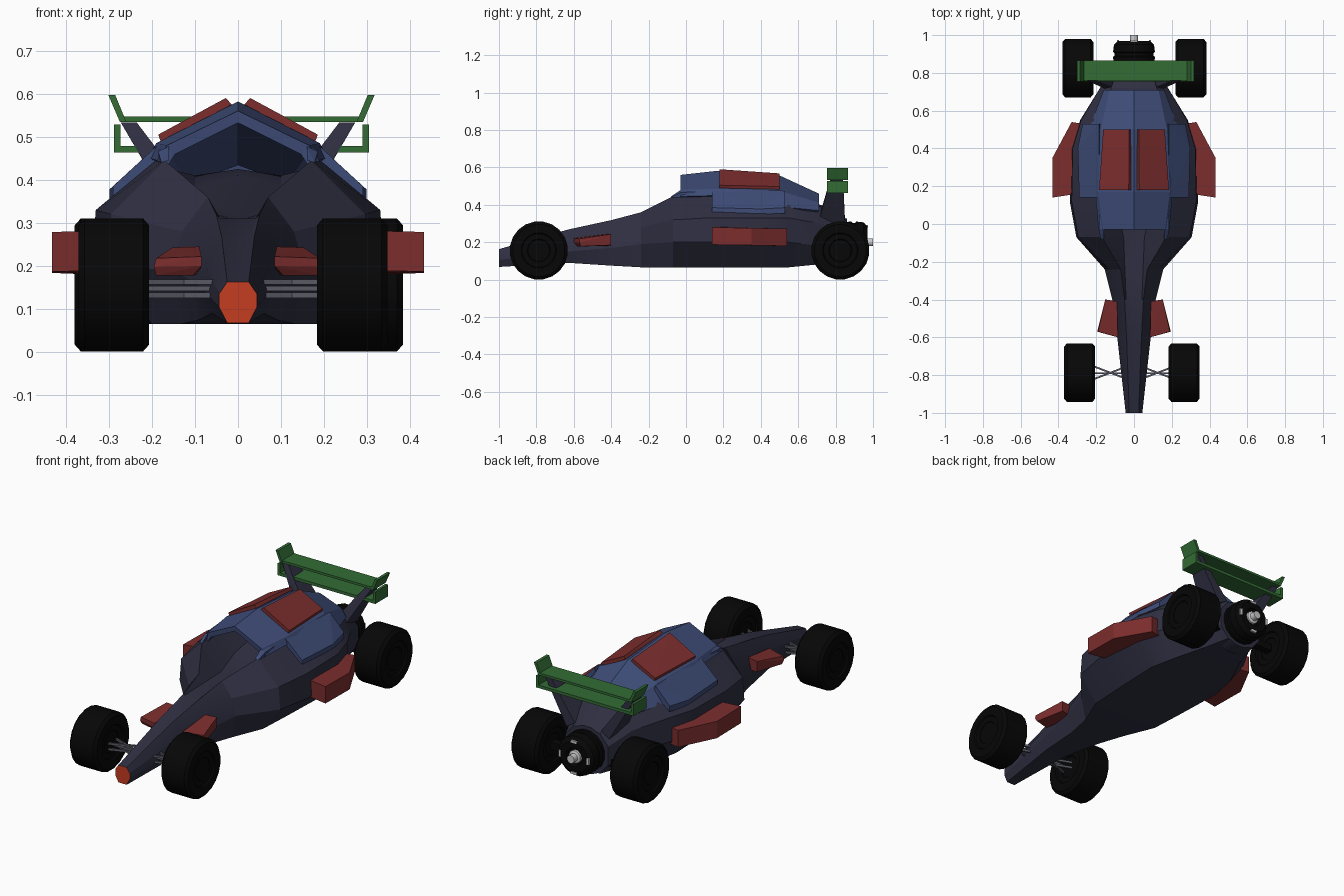
import bpy, bmesh, math
from mathutils import Vector


def material(name, rgb):
    m = bpy.data.materials.new(name)
    m.diffuse_color = (*rgb, 1)
    return m


NAVY = material("dark navy", (0.028, 0.028, 0.054))
BLUE = material("canopy blue", (0.048, 0.072, 0.185))
RED = material("dull red", (0.20, 0.026, 0.026))
GREEN = material("wing green", (0.033, 0.15, 0.035))
BLACK = material("tyre black", (0.002, 0.002, 0.002))
ORANGE = material("nose orange", (0.56, 0.045, 0.015))
GREY = material("strut grey", (0.10, 0.10, 0.13))
SILVER = material("silver", (0.6, 0.6, 0.6))


def add(name, bm, mats, mirror=False, smooth=None):
    me = bpy.data.meshes.new(name)
    bm.to_mesh(me)
    bm.free()
    for m in mats:
        me.materials.append(m)
    if smooth:
        me.shade_smooth()
        me.set_sharp_from_angle(angle=math.radians(smooth))
    ob = bpy.data.objects.new(name, me)
    bpy.context.collection.objects.link(ob)
    if mirror:
        ob.modifiers.new("mirror", 'MIRROR').use_mirror_merge = True
    return ob


def hull(name, pts, mat, mirror=True):
    """Solid panel from its corner points."""
    bm = bmesh.new()
    for p in pts:
        bm.verts.new(p)
    bmesh.ops.convex_hull(bm, input=bm.verts[:])
    bmesh.ops.dissolve_limit(bm, angle_limit=0.02, verts=bm.verts[:], edges=bm.edges[:])
    bmesh.ops.recalc_face_normals(bm, faces=bm.faces[:])
    return add(name, bm, [mat], mirror)


def box(name, x, y, z, mat, mirror=True):
    return hull(name, [(a, b, c) for a in x for b in y for c in z], mat, mirror)


def loft_half(sections, caps=True):
    """Skin half cross-sections (y, points from top centre outward)."""
    bm = bmesh.new()
    rows = [[bm.verts.new((x, y, z)) for x, z in pts] for y, pts in sections]
    for a, b in zip(rows, rows[1:]):
        for j in range(len(a) - 1):
            bm.faces.new((a[j], a[j + 1], b[j + 1], b[j]))
    if caps:
        bm.faces.new(rows[0][::-1])
        bm.faces.new(rows[-1])
    return bm


def lathe(name, profile, centre, axis, mat, n=20, smooth=35):
    """Spin (offset along axis, radius) points about the x or y axis."""
    bm = bmesh.new()
    rings = []
    for d, r in profile:
        ring = []
        for k in range(n):
            t = 2 * math.pi * (k + 0.5) / n
            u, v = r * math.cos(t), r * math.sin(t)
            p = (d, u, v) if axis == 'x' else (u, d, v)
            ring.append(bm.verts.new(Vector(centre) + Vector(p)))
        rings.append(ring)
    for a, b in zip(rings, rings[1:]):
        for k in range(n):
            bm.faces.new((a[k], a[(k + 1) % n], b[(k + 1) % n], b[k]))
    bm.faces.new(rings[0])
    bm.faces.new(rings[-1])
    bmesh.ops.recalc_face_normals(bm, faces=bm.faces[:])
    return add(name, bm, [mat], False, smooth)


# main hull with sunken cockpit:
# y, centre z, cockpit edge x/z, ridge x/z, shoulder x/z, lower side x/z, floor x/z
hull_rows = [
    (-1.00, .163, .015, .163, .025, .163, .044, .135, .044, .105, .025, .068),
    (-0.63, .268, .025, .268, .038, .268, .075, .200, .085, .150, .060, .090),
    (-0.40, .310, .042, .312, .050, .318, .095, .240, .115, .170, .090, .075),
    (-0.24, .310, .048, .312, .070, .360, .130, .280, .155, .190, .130, .066),
    (-0.07, .305, .055, .310, .170, .445, .295, .320, .305, .200, .200, .066),
    (0.12, .310, .100, .335, .185, .450, .330, .330, .340, .200, .210, .066),
    (0.40, .410, .100, .380, .200, .445, .325, .330, .330, .200, .220, .066),
    (0.55, .425, .100, .410, .180, .430, .280, .330, .285, .200, .190, .066),
    (0.72, .400, .070, .395, .120, .390, .180, .300, .180, .180, .120, .083),
    (0.86, .325, .040, .320, .080, .310, .130, .250, .130, .150, .080, .090),
]
bm = loft_half([(r[0], [(0, r[1])] + list(zip(r[2::2], r[3::2])) + [(0, r[-1])])
                for r in hull_rows])
for f in bm.faces:  # orange nose tip
    if f.calc_center_median().y < -0.99:
        f.material_index = 1
add("body_hull", bm, [NAVY, ORANGE], True, 18)

# open-fronted peaked canopy: y, peak z, edge x/z, skirt x/z
roof_rows = [
    (-0.03, .560, .165, .480, .188, .445),
    (0.17, .582, .190, .485, .205, .450),
    (0.50, .557, .175, .475, .240, .390),
    (0.71, .460, .130, .412, .160, .370),
]
canopy = add("canopy", loft_half([(r[0], [(0, r[1]), r[2:4], r[4:6]]) for r in roof_rows], False),
             [BLUE], True)
solid = canopy.modifiers.new("thickness", 'SOLIDIFY')
solid.thickness, solid.offset = 0.028, -1

# canopy rear wall and raked front posts
hull("canopy_rear", [(0, .695, .45), (.125, .695, .405), (0, .71, .38), (.15, .71, .37)], BLUE)
hull("canopy_post", [(.16, -.03, .478), (.185, -.03, .465), (.16, -.08, .445),
                     (.178, -.08, .440), (.185, .05, .44), (.185, .05, .47)], BLUE)

# sloping blue side panels
hull("canopy_side_panel", [(.185, .14, .482), (.29, .14, .385), (.29, .14, .355), (.17, .14, .44),
                           (.298, .40, .378), (.298, .40, .35),
                           (.185, .53, .475), (.272, .53, .385), (.272, .53, .355), (.17, .53, .43)],
     BLUE)

# red roof plates
hull("roof_plate", [(.015, .18, .575), (.028, .18, .590), (.185, .18, .505), (.178, .18, .485),
                    (.018, .50, .552), (.026, .50, .568), (.163, .50, .498), (.158, .50, .478)], RED)

# red side pods
hull("side_pod", [(x, y, z + dz) for x, y, z in
                  [(.30, .16, .19), (.432, .14, .187), (.432, .35, .184), (.33, .54, .180), (.27, .53, .180)]
                  for dz in (0, .092)], RED)

# red front winglets
hull("front_winglet", [(.085, -.60, .20), (.085, -.60, .222), (.195, -.57, .198), (.19, -.57, .218),
                       (.19, -.56, .178), (.105, -.58, .178),
                       (.09, -.41, .180), (.09, -.41, .245), (.15, -.40, .185), (.152, -.40, .243)], RED)

# wheels with shallow dished hubs
half = [(.070, .03), (.070, .058), (.074, .062), (.074, .09), (.082, .095), (.082, .140), (.068, .156)]
tyre = [(-d, r) for d, r in half] + half[::-1]
for name, x, y in [("front_left_wheel", -.288, -.787), ("front_right_wheel", .265, -.787),
                   ("rear_left_wheel", -.297, .825), ("rear_right_wheel", .301, .825)]:
    lathe(name, tyre, (x, y, .156), 'x', BLACK)

# crossed front suspension arms
for i, (z, y0, y1) in enumerate([(.163, -.755, -.82), (.163, -.82, -.755),
                                 (.132, -.755, -.82), (.132, -.82, -.755), (.148, -.79, -.79)]):
    hull(f"suspension_arm_{i}", [(x, y + a, z + b) for x, y in ((.04, y1), (.21, y0))
                                 for a in (-.005, .005) for b in (-.006, .006)], GREY)

# rear axle
box("rear_axle", (-.25, .25), (.805, .845), (.135, .175), BLACK, False)

# rear wing, set slightly to the right as seen from the front
wing = [box("wing_upper_plane", (0, .28), (.76, .865), (.534, .547), GREEN),
        box("wing_lower_plane", (0, .296), (.755, .865), (.463, .479), GREEN),
        box("wing_lower_endplate", (.281, .296), (.755, .865), (.463, .528), GREEN),
        hull("wing_upper_endplate", [(x, y, z) for x, z in
                                     [(.267, .534), (.282, .534), (.293, .597), (.309, .597)]
                                     for y in (.755, .865)], GREEN)]
for ob in wing:
    ob.location.x = .008

# struts carrying the wing
hull("wing_strut", [(.08, .71, .33), (.14, .71, .31), (.08, .85, .32), (.13, .85, .29),
                    (.235, .77, .533), (.272, .77, .533), (.235, .84, .533), (.272, .84, .533)], NAVY)

# engine collar, drum and exhaust
C = (0, 0, .2)
lathe("engine_collar", [(.78, .10), (.78, .130), (.86, .130), (.86, .105)], C, 'y', NAVY, 16)
lathe("engine_drum", [(.80, .09), (.85, .110), (.885, .113), (.89, .105), (.905, .105), (.91, .113),
                      (.95, .108), (.97, .085), (.97, .05), (.95, .045)], C, 'y', BLACK, 16)
lathe("exhaust_nozzle", [(.94, .035), (.965, .035), (.97, .022), (1.0, .022), (1.0, .014)], C, 'y', SILVER, 12)
for k in range(4):
    t = k * math.pi / 2
    x, z = .085 * math.sin(t), .2 + .085 * math.cos(t)
    w, h = (.018, .006) if k % 2 == 0 else (.006, .018)
    box(f"engine_fitting_{k}", (x - w, x + w), (.935, .974), (z - h, z + h), SILVER, False)
